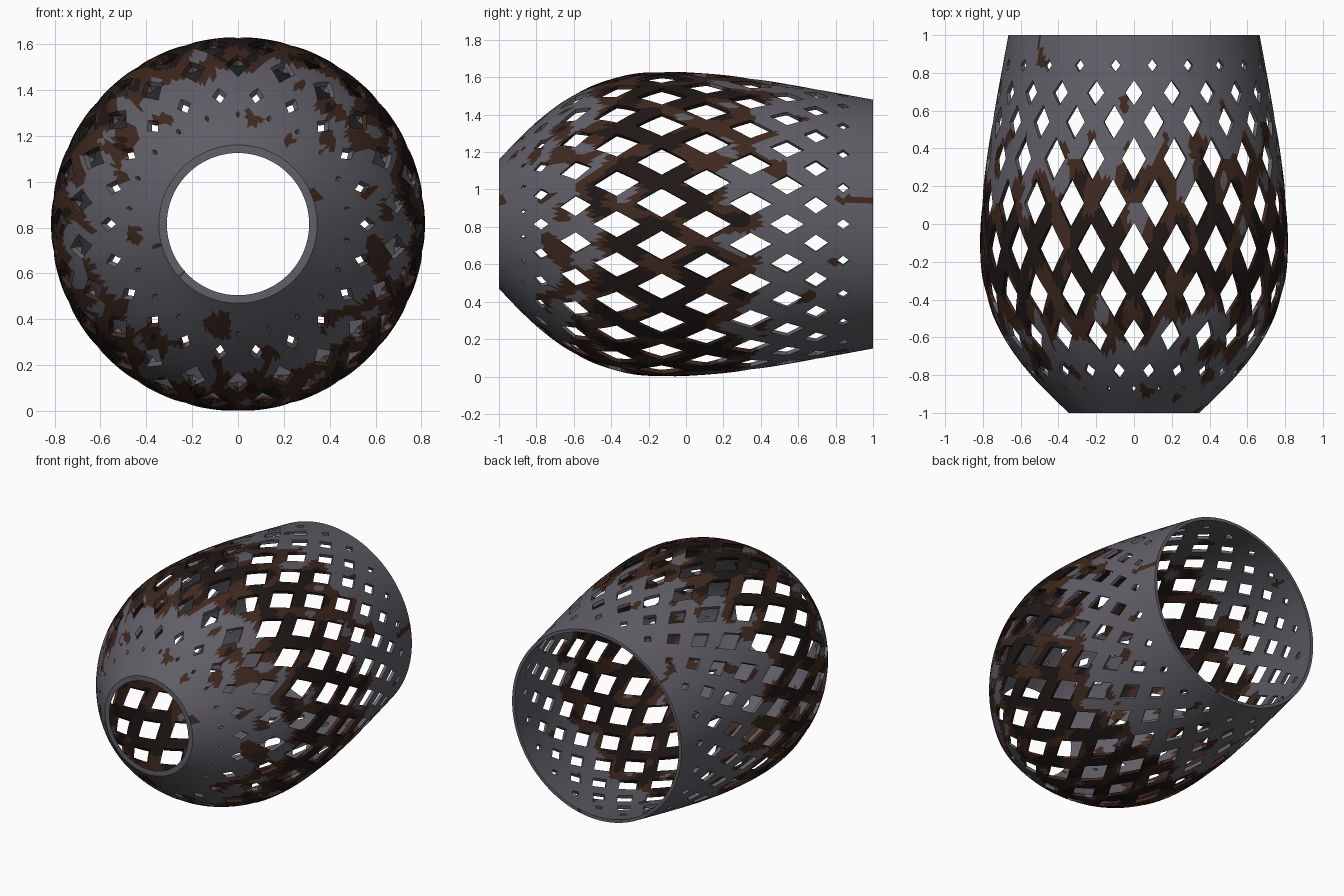
import bpy, bmesh, math
from mathutils import Vector, noise

if "Cube" in bpy.data.objects:
    bpy.data.objects.remove(bpy.data.objects["Cube"])

N = 22                      # holes per ring
D = 2 * math.pi / N         # angular pitch
ZC = 0.815                  # height of the long axis
SEG, RINGS = 6, 2           # subdivisions of each lattice cell

# outer profile: (y, radius)
PROFILE = [(-1, .345), (-.9, .45), (-.8, .545), (-.7, .625), (-.6, .69),
           (-.5, .74), (-.4, .775), (-.3, .80), (-.2, .812), (-.1, .815),
           (0, .812), (.2, .797), (.4, .771), (.6, .738), (.8, .702), (1, .665)]

# hole rings: (y, half length, half angle)
ROWS = [(.84, .034, .038), (.695, .066, .065), (.54, .09, .073),
        (.345, .115, .083), (.11, .13, .092), (-.13, .138, .098),
        (-.37, .125, .092), (-.59, .085, .08), (-.775, .04, .055),
        (-.87, .014, .02)]
Y_BACK, Y_FRONT = .93, -.935     # where the lattice meets the collars


def radius(y):
    """Smooth (Hermite) interpolation of the profile."""
    P = PROFILE
    i = max(k for k in range(len(P) - 1) if P[k][0] <= y + 1e-9 or k == 0)
    slope = lambda k: ((P[min(k + 1, len(P) - 1)][1] - P[max(k - 1, 0)][1]) /
                       (P[min(k + 1, len(P) - 1)][0] - P[max(k - 1, 0)][0]))
    (y0, r0), (y1, r1) = P[i], P[i + 1]
    h = y1 - y0
    t = (y - y0) / h
    return ((2 * t**3 - 3 * t**2 + 1) * r0 + (t**3 - 2 * t**2 + t) * h * slope(i)
            + (3 * t**2 - 2 * t**3) * r1 + (t**3 - t**2) * h * slope(i + 1))


def thickness(y):
    return .022 + .013 * max(0, -y) ** 3


# flat (angle, y) faces, merged by rounded key
points, faces = {}, []


def key(a, y):
    k = (round(a / D * 10000) % (N * 10000), round(y * 100000))
    points[k] = (a, y)
    return k


def lerp(p, q, t):
    return (p[0] + (q[0] - p[0]) * t, p[1] + (q[1] - p[1]) * t)


def outline(corners):
    return [lerp(corners[i], corners[(i + 1) % 4], s / SEG)
            for i in range(4) for s in range(SEG)]


# lattice: rhombic cells, each with a diamond hole
for i, (y, h, a) in enumerate(ROWS):
    yb = ROWS[i - 1][0] if i else Y_BACK
    yf = ROWS[i + 1][0] if i + 1 < len(ROWS) else Y_FRONT
    for k in range(N):
        c = (k + (.5 if i % 2 == 0 else 0)) * D
        outer = outline([(c, yb), (c + D / 2, y), (c, yf), (c - D / 2, y)])
        inner = outline([(c, y + h), (c + a, y), (c, y - h), (c - a, y)])
        n = len(outer)
        for r in range(RINGS):
            t0, t1 = r / RINGS, (r + 1) / RINGS
            for j in range(n):
                m = (j + 1) % n
                faces.append([key(*lerp(outer[j], inner[j], t0)),
                              key(*lerp(outer[m], inner[m], t0)),
                              key(*lerp(outer[m], inner[m], t1)),
                              key(*lerp(outer[j], inner[j], t1))])


# solid collars from the zigzag lattice edge to each rim
def collar(y_row, y_tip, y_rim, phase, steps):
    zig = []
    for k in range(N):
        c = (k + phase) * D
        for p, q in (((c - D / 2, y_row), (c, y_tip)), ((c, y_tip), (c + D / 2, y_row))):
            zig += [lerp(p, q, s / SEG) for s in range(SEG)]
    n = len(zig)
    for r in range(steps):
        for j in range(n):
            p, q = zig[j], zig[(j + 1) % n]
            f = lambda v, t: key(*lerp(v, (v[0], y_rim), t / steps))
            faces.append([f(p, r), f(q, r), f(q, r + 1), f(p, r + 1)])


collar(ROWS[0][0], Y_BACK, 1.0, .5, 2)
collar(ROWS[-1][0], Y_FRONT, -1.0, .5 if len(ROWS) % 2 else 0, 3)

# wrap both skins round the axis and close every open edge
bm = bmesh.new()


def skin(inset):
    out = {}
    for k, (a, y) in points.items():
        r = radius(y) - (thickness(y) if inset else 0)
        out[k] = bm.verts.new((r * math.sin(a), y, ZC + r * math.cos(a)))
    return out


outside, inside = skin(False), skin(True)
edges = {}
for f in faces:
    bm.faces.new([outside[k] for k in f])
    bm.faces.new([inside[k] for k in reversed(f)])
    for p, q in zip(f, f[1:] + f[:1]):
        edges.setdefault(frozenset((p, q)), []).append((p, q))
for e in edges.values():
    if len(e) == 1:
        p, q = e[0]
        bm.faces.new([outside[q], outside[p], inside[p], inside[q]])
bmesh.ops.recalc_face_normals(bm, faces=bm.faces[:])

# mottled finish: grey metal, rust and soot, densest round the belly
for f in bm.faces:
    p = f.calc_center_median()
    heat = 1.15 * math.exp(-((p.y + .15) / .5) ** 2) - .45
    v = heat + .9 * noise.noise(Vector((p.x * 9, p.y * 5, p.z * 9)))
    f.material_index = 0 if v < .1 else (1 if v < .5 else 2)

mesh = bpy.data.meshes.new("lattice_shade")
bm.to_mesh(mesh)
bm.free()
for name, col in (("grey_metal", (.12, .115, .135, 1)), ("rust", (.05, .022, .014, 1)),
                  ("soot", (.014, .009, .008, 1))):
    mat = bpy.data.materials.new(name)
    mat.diffuse_color = col
    mat.use_nodes = True
    mat.node_tree.nodes["Principled BSDF"].inputs["Base Color"].default_value = mat.diffuse_color
    mesh.materials.append(mat)
shade = bpy.data.objects.new("lattice_shade", mesh)
bpy.context.collection.objects.link(shade)
bpy.context.view_layer.objects.active = shade
shade.select_set(True)
bpy.ops.object.shade_smooth_by_angle(angle=math.radians(35))
